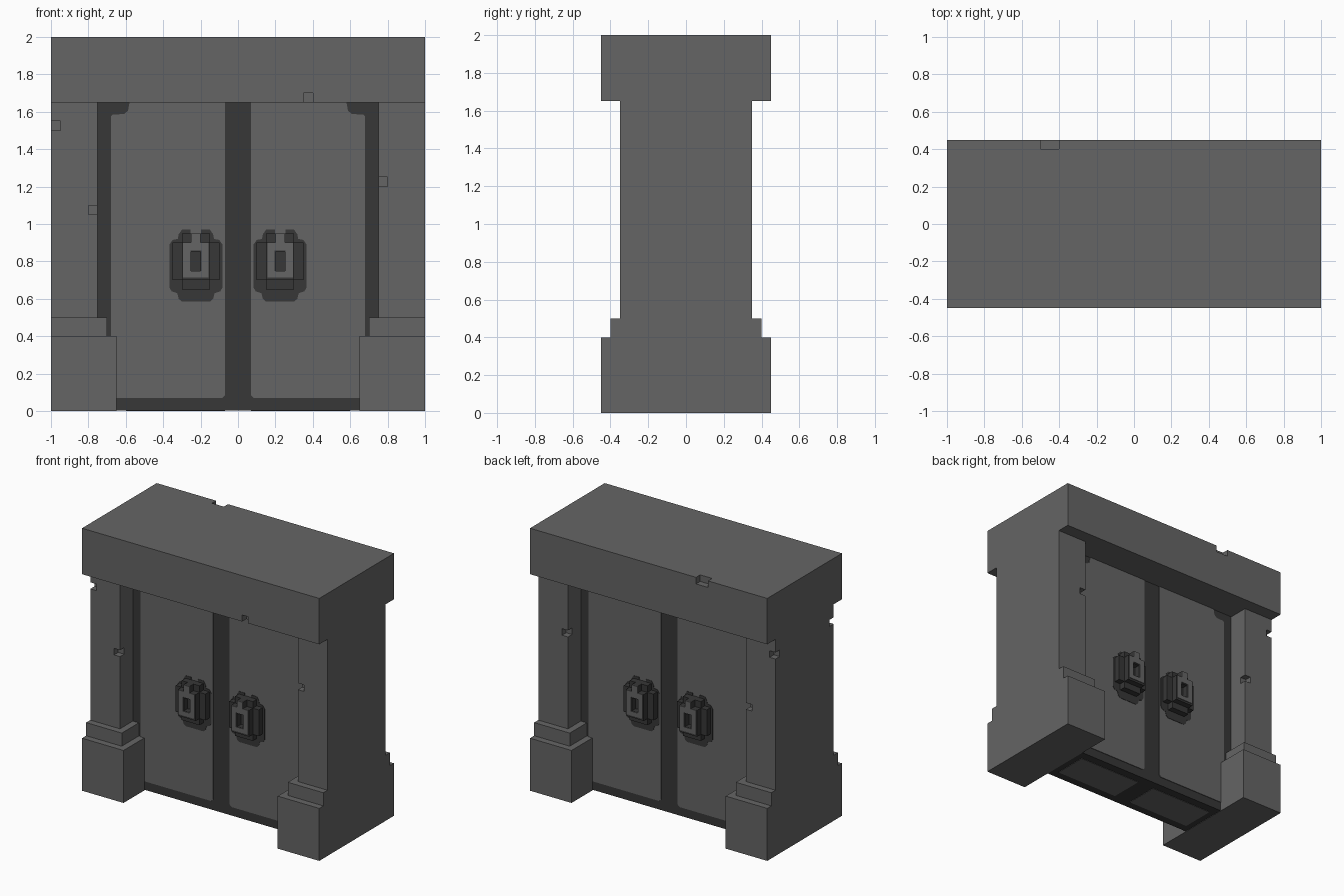
import bpy, bmesh
from mathutils import Vector

if "Cube" in bpy.data.objects:
    bpy.data.objects.remove(bpy.data.objects["Cube"], do_unlink=True)


def material(name, value):
    m = bpy.data.materials.new(name)
    m.use_nodes = True
    colour = (value, value, value, 1)
    m.diffuse_color = colour
    bsdf = m.node_tree.nodes["Principled BSDF"]
    bsdf.inputs["Base Color"].default_value = colour
    bsdf.inputs["Roughness"].default_value = 0.9
    return m


STONE = material("grey stone", 0.13)
DARK = material("dark stone", 0.038)


def finish(name, bm, mat):
    bmesh.ops.recalc_face_normals(bm, faces=bm.faces[:])
    mesh = bpy.data.meshes.new(name)
    bm.to_mesh(mesh)
    bm.free()
    mesh.materials.append(mat)
    ob = bpy.data.objects.new(name, mesh)
    bpy.context.collection.objects.link(ob)
    return ob


def boxes(name, mat, *spans):
    """One object from boxes given as (x0, x1, y0, y1, z0, z1)."""
    bm = bmesh.new()
    for x0, x1, y0, y1, z0, z1 in spans:
        vs = bmesh.ops.create_cube(bm, size=1)["verts"]
        for v in vs:
            v.co = Vector(((x0 + x1) / 2 + v.co.x * (x1 - x0),
                           (y0 + y1) / 2 + v.co.y * (y1 - y0),
                           (z0 + z1) / 2 + v.co.z * (z1 - z0)))
    return finish(name, bm, mat)


def prism(name, mat, outline, y0, y1):
    """Extrude an x-z outline from y0 to y1."""
    bm = bmesh.new()
    face = bm.faces.new([bm.verts.new((x, y0, z)) for x, z in outline])
    new = bmesh.ops.extrude_face_region(bm, geom=[face])["geom"]
    moved = [g for g in new if isinstance(g, bmesh.types.BMVert)]
    bmesh.ops.translate(bm, verts=moved, vec=(0, y1 - y0, 0))
    return finish(name, bm, mat)


def chip(ob, *spans):
    """Cut small square chips out of an object."""
    cutter = boxes("chip_cutter", STONE, *spans)
    cutter.hide_render = True
    mod = ob.modifiers.new("chips", "BOOLEAN")
    mod.object = cutter
    mod.solver = "EXACT"
    bpy.context.view_layer.update()
    graph = bpy.context.evaluated_depsgraph_get()
    mesh = bpy.data.meshes.new_from_object(ob.evaluated_get(graph))
    ob.modifiers.clear()
    ob.data = mesh
    bpy.data.objects.remove(cutter, do_unlink=True)


E = 0.02  # how far cutters reach past the surface

# Lintel with a chip on the front lower edge and one on the back upper edge
lintel = boxes("lintel", STONE, (-1, 1, -.45, .45, 1.65, 2))
chip(lintel, (.35, .40, -.45 - E, -.40, 1.65 - E, 1.70),
     (-.50, -.40, .40, .45 + E, 1.95, 2 + E))

# Pillars with stepped bases
pillars = {}
for side, s in (("left", 1), ("right", -1)):
    def span(a, b, y, z0, z1):
        return (min(s * a, s * b), max(s * a, s * b), -y, y, z0, z1)
    pillars[side] = boxes(side + "_pillar", STONE, span(.75, 1, .35, .5, 1.65))
    boxes(side + "_base_step", STONE, span(.70, 1, .40, .4, .5))
    boxes(side + "_base", STONE, span(.65, 1, .45, 0, .4))


def both_faces(x0, x1, z0, z1):
    return [(x0, x1, -.35 - E, -.30, z0, z1), (x0, x1, .30, .35 + E, z0, z1)]


chip(pillars["left"], *both_faces(.75 - E, .80, 1.20, 1.25))
chip(pillars["right"], *both_faces(-1 - E, -.95, 1.50, 1.55),
     *both_faces(-.80, -.75 + E, 1.05, 1.10))

# Dark door core, framing the lighter panels
boxes("door_core", DARK, (-.75, .75, -.195, .195, .003, 1.65))

PANEL = [(.07, .085), (.085, .07), (.68, .07), (.68, 1.575), (.67, 1.585),
         (.61, 1.588), (.588, 1.605), (.58, 1.65), (.07, 1.65)]
# Half outline of the dark patch behind a handle, from top to bottom
PATCH = [(.028, .94), (.028, .97), (.075, .97), (.092, .945), (.097, .92),
         (.125, .915), (.142, .89), (.142, .66), (.13, .64), (.10, .63),
         (.092, .60), (.075, .585)]
PATCH += [(-u, z) for u, z in reversed(PATCH)]

for side, s in (("left", 1), ("right", -1)):
    x = s * .225
    # Light patch under each door leaf
    boxes(side + "_door_underside", STONE,
          (min(s * .07, s * .60), max(s * .07, s * .60), -.13, .13, 0, .004))

    for end, f in (("front", -1), ("back", 1)):
        tag = f"{end}_{side}_"

        def layer(name, mat, d0, d1, *rects):
            ys = sorted((f * (.2 + d0), f * (.2 + d1)))
            boxes(tag + name, mat,
                  *[(x + a, x + b, *ys, c, d) for a, b, c, d in rects])

        prism(tag + "door_panel", STONE,
              [(s * u, z) for u, z in PANEL], f * .194, f * .2)
        prism(tag + "handle_patch", DARK,
              [(x + u, z) for u, z in PATCH], f * .198, f * .203)

        # Cross-shaped handle plate
        layer("handle_plate", DARK, 0, .05,
              (-.125, .125, .70, .90), (-.075, .075, .65, .70),
              (-.075, .075, .90, .95))
        # Raised lock block around a recessed keyhole, with a top tab
        layer("lock_block", DARK, .05, .095,
              (-.075, -.025, .70, .90), (.025, .075, .70, .90),
              (-.025, .025, .70, .75), (-.025, .025, .85, .95))
        # Light lock face
        layer("lock_face", STONE, .095, .10,
              (-.068, -.03, .715, .90), (.03, .068, .715, .90),
              (-.03, .03, .715, .748), (-.03, .03, .857, .90),
              (-.025, .025, .90, .95))
